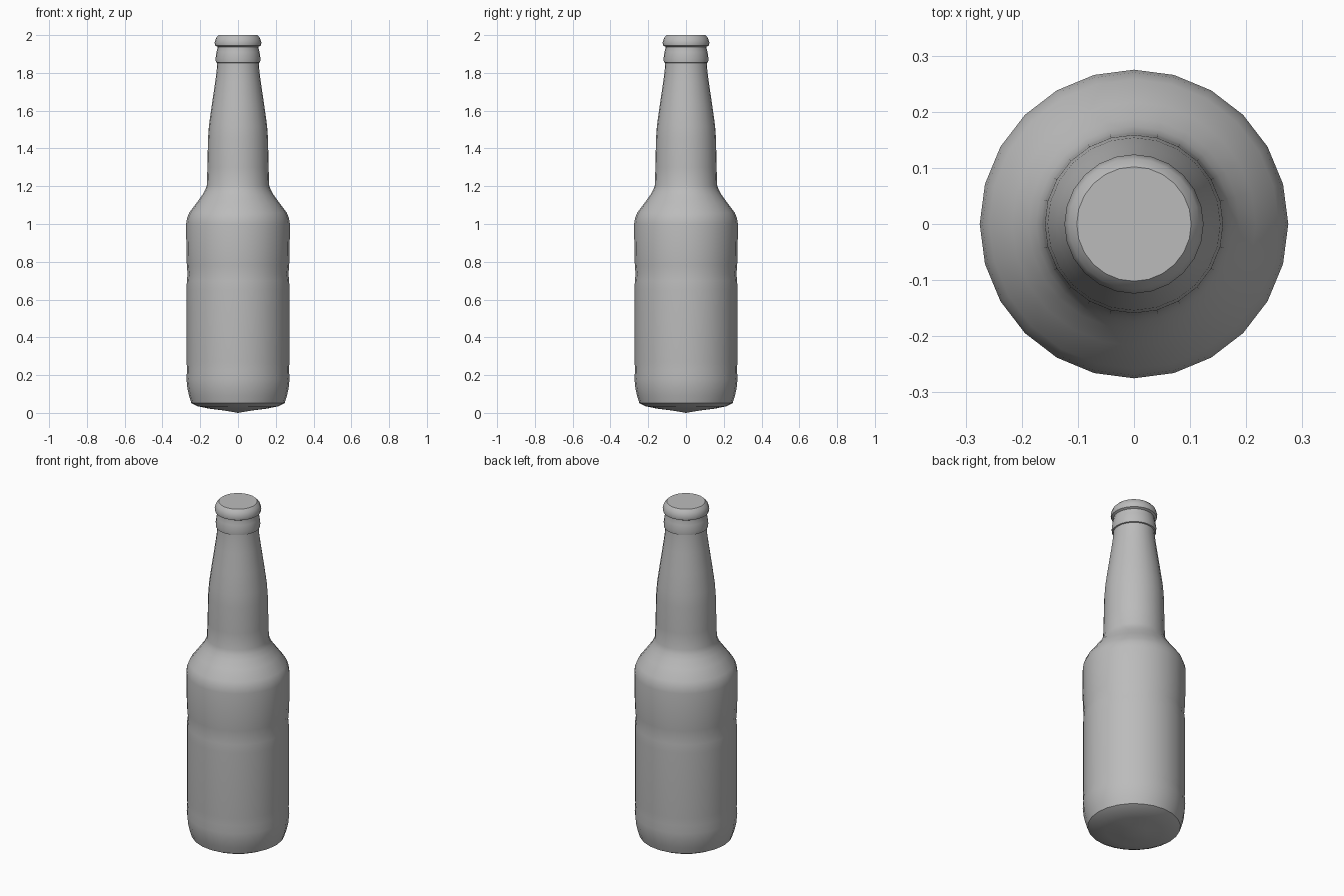
import bpy, bmesh, math

if "Cube" in bpy.data.objects:
    bpy.data.objects.remove(bpy.data.objects["Cube"])

SIDES = 24

grey = bpy.data.materials.new("grey glass")
grey.diffuse_color = (0.5, 0.5, 0.5, 1)
grey.use_nodes = True
grey.node_tree.nodes["Principled BSDF"].inputs["Base Color"].default_value = grey.diffuse_color


def lathe(name, profile, angle):
    """Revolve (radius, height) points about z; zero radius makes a pole, open ends are capped."""
    bm = bmesh.new()
    rings = []
    for r, z in profile:
        if r == 0:
            rings.append([bm.verts.new((0, 0, z))] * SIDES)
        else:
            rings.append([bm.verts.new((r * math.cos(math.tau * i / SIDES),
                                        r * math.sin(math.tau * i / SIDES), z))
                          for i in range(SIDES)])
    for a, b in zip(rings, rings[1:]):
        for i in range(SIDES):
            j = (i + 1) % SIDES
            bm.faces.new(list(dict.fromkeys((a[i], a[j], b[j], b[i]))))
    if profile[-1][0] > 0:
        bm.faces.new(rings[-1])
    if profile[0][0] > 0:
        bm.faces.new(rings[0][::-1])
    bmesh.ops.recalc_face_normals(bm, faces=bm.faces)
    mesh = bpy.data.meshes.new(name)
    bm.to_mesh(mesh)
    bm.free()
    mesh.materials.append(grey)
    obj = bpy.data.objects.new(name, mesh)
    bpy.context.collection.objects.link(obj)
    bpy.ops.object.select_all(action='DESELECT')
    obj.select_set(True)
    bpy.context.view_layer.objects.active = obj
    bpy.ops.object.shade_smooth_by_angle(angle=math.radians(angle))
    return obj


# Bottle: domed base, body with a slight waist, shoulder, neck, collar and cap
base = [(0, 0.0), (0.07, 0.012), (0.15, 0.022), (0.215, 0.035), (0.247, 0.052)]
body = [(0.259, 0.09), (0.268, 0.13), (0.273, 0.18), (0.270, 0.225), (0.272, 0.27),
        (0.272, 0.65), (0.271, 0.70), (0.267, 0.735), (0.271, 0.78),
        (0.273, 0.84), (0.275, 1.0)]
shoulder = [(0.270, 1.03), (0.258, 1.06), (0.217, 1.115), (0.188, 1.155), (0.174, 1.18)]
neck = [(0.165, 1.205), (0.162, 1.30), (0.159, 1.45), (0.154, 1.52), (0.138, 1.635),
        (0.121, 1.75), (0.113, 1.81), (0.110, 1.853)]
collar = [(0.117, 1.855), (0.119, 1.875), (0.114, 1.91), (0.109, 1.93)]
cap = [(0.109, 1.938), (0.121, 1.944), (0.124, 1.960), (0.116, 1.985), (0.102, 2.0)]
lathe("bottle", base + body + shoulder + neck + collar + cap, 42)
